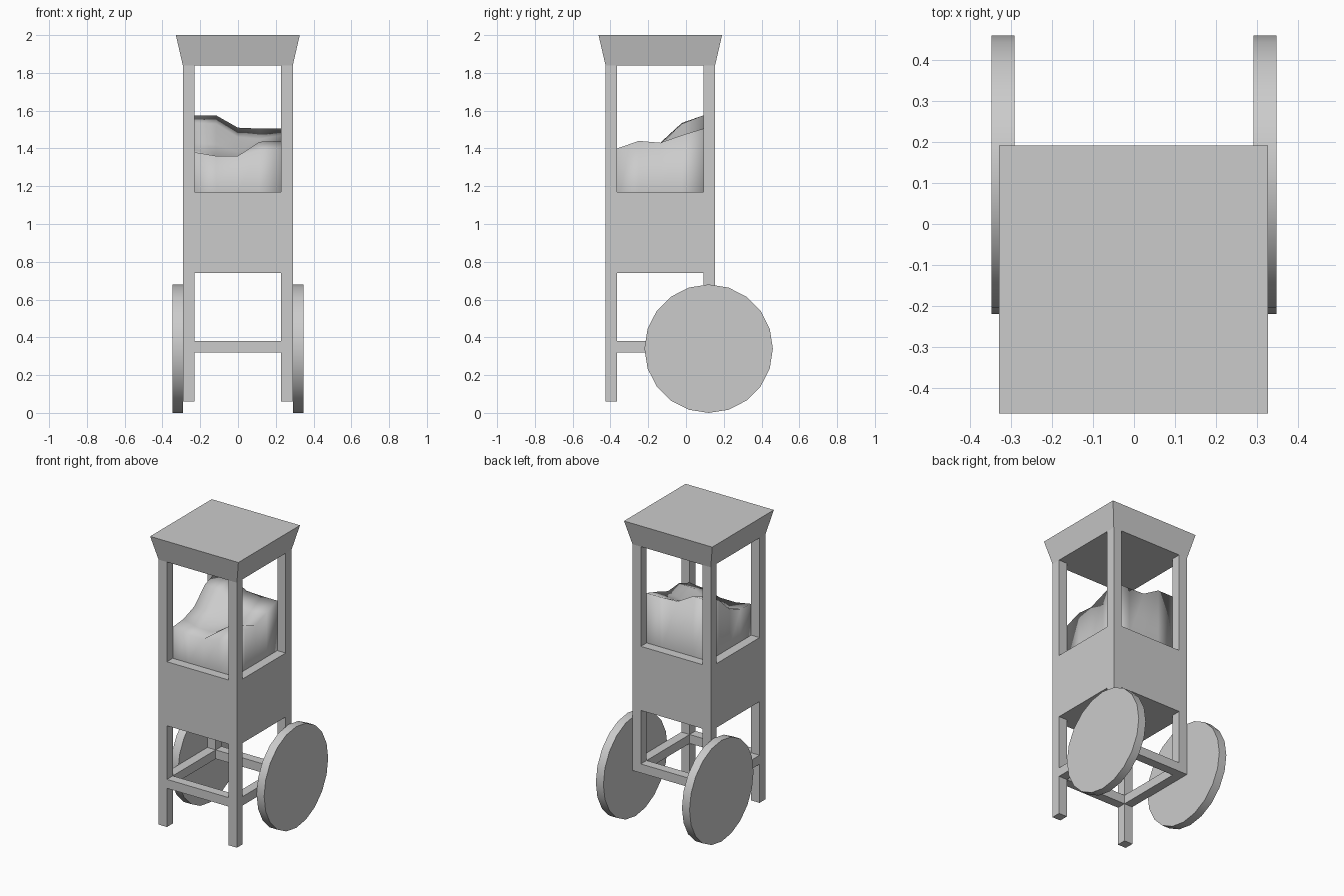
import bpy, bmesh, math

if "Cube" in bpy.data.objects:
    bpy.data.objects.remove(bpy.data.objects["Cube"])

X0, X1 = -0.292, 0.290      # frame outer width
Y0, Y1 = -0.426, 0.154      # frame outer depth
T = 0.062                   # post thickness


def finish(name, bm):
    bmesh.ops.recalc_face_normals(bm, faces=bm.faces)
    mesh = bpy.data.meshes.new(name)
    bm.to_mesh(mesh)
    bm.free()
    obj = bpy.data.objects.new(name, mesh)
    bpy.context.collection.objects.link(obj)
    return obj


def box(name, x0, x1, y0, y1, z0, z1, flare=0.0):
    bm = bmesh.new()
    bmesh.ops.create_cube(bm, size=1)
    for v in bm.verts:
        f = flare if v.co.z > 0 else 0
        v.co = (x1 + f if v.co.x > 0 else x0 - f,
                y1 + f if v.co.y > 0 else y0 - f,
                z1 if v.co.z > 0 else z0)
    return finish(name, bm)


# Cabinet body and flared roof
box("cabinet", X0, X1, Y0, Y1, 0.74, 1.17)
box("roof", X0, X1, Y0, Y1, 1.84, 2.0, flare=0.037)

# Legs below and posts above the cabinet; back legs stop at the rails
for side, x in (("left", X0), ("right", X1 - T)):
    for end, y, foot in (("front", Y0, 0.06), ("back", Y1 - T, 0.32)):
        box(f"{end}_{side}_leg", x, x + T, y, y + T, foot, 0.74)
        box(f"{end}_{side}_post", x, x + T, y, y + T, 1.17, 1.84)
    box(f"{side}_rail", x, x + T, Y0 + T, Y1 - T, 0.32, 0.38)
for end, y in (("front", Y0), ("back", Y1 - T)):
    box(f"{end}_rail", X0 + T, X1 - T, y, y + T, 0.32, 0.38)

# Solid disc wheels
for side, s in (("left", -1), ("right", 1)):
    bpy.ops.mesh.primitive_cylinder_add(vertices=20, radius=0.34, depth=0.056,
                                        location=(s * 0.32, 0.12, 0.34),
                                        rotation=(0, math.pi / 2, 0))
    bpy.context.object.name = f"{side}_wheel"
    bpy.ops.object.shade_smooth_by_angle(angle=math.radians(30))

# Heaped contents: bumpy top (rows front to back) over straight walls
heights = [
    (1.38, 1.36, 1.36, 1.39, 1.40),
    (1.39, 1.36, 1.36, 1.435, 1.44),
    (1.43, 1.42, 1.38, 1.40, 1.43),
    (1.535, 1.53, 1.46, 1.45, 1.47),
    (1.575, 1.575, 1.51, 1.505, 1.505),
]
bm = bmesh.new()
N = 5
hx0, hx1, hy0, hy1 = X0 + T, X1 - T, Y0 + T, Y1 - T
grid = [[bm.verts.new((hx0 + (hx1 - hx0) * i / (N - 1),
                       hy0 + (hy1 - hy0) * j / (N - 1), heights[j][i]))
         for i in range(N)] for j in range(N)]
for j in range(N - 1):
    for i in range(N - 1):
        bm.faces.new((grid[j][i], grid[j][i + 1], grid[j + 1][i + 1], grid[j + 1][i]))
rim = [e for e in bm.edges if e.is_boundary]
skirt = bmesh.ops.extrude_edge_only(bm, edges=rim)["geom"]
for v in skirt:
    if isinstance(v, bmesh.types.BMVert):
        v.co.z = 1.17
for f in bm.faces:
    f.smooth = True
finish("heaped_filling", bm)
